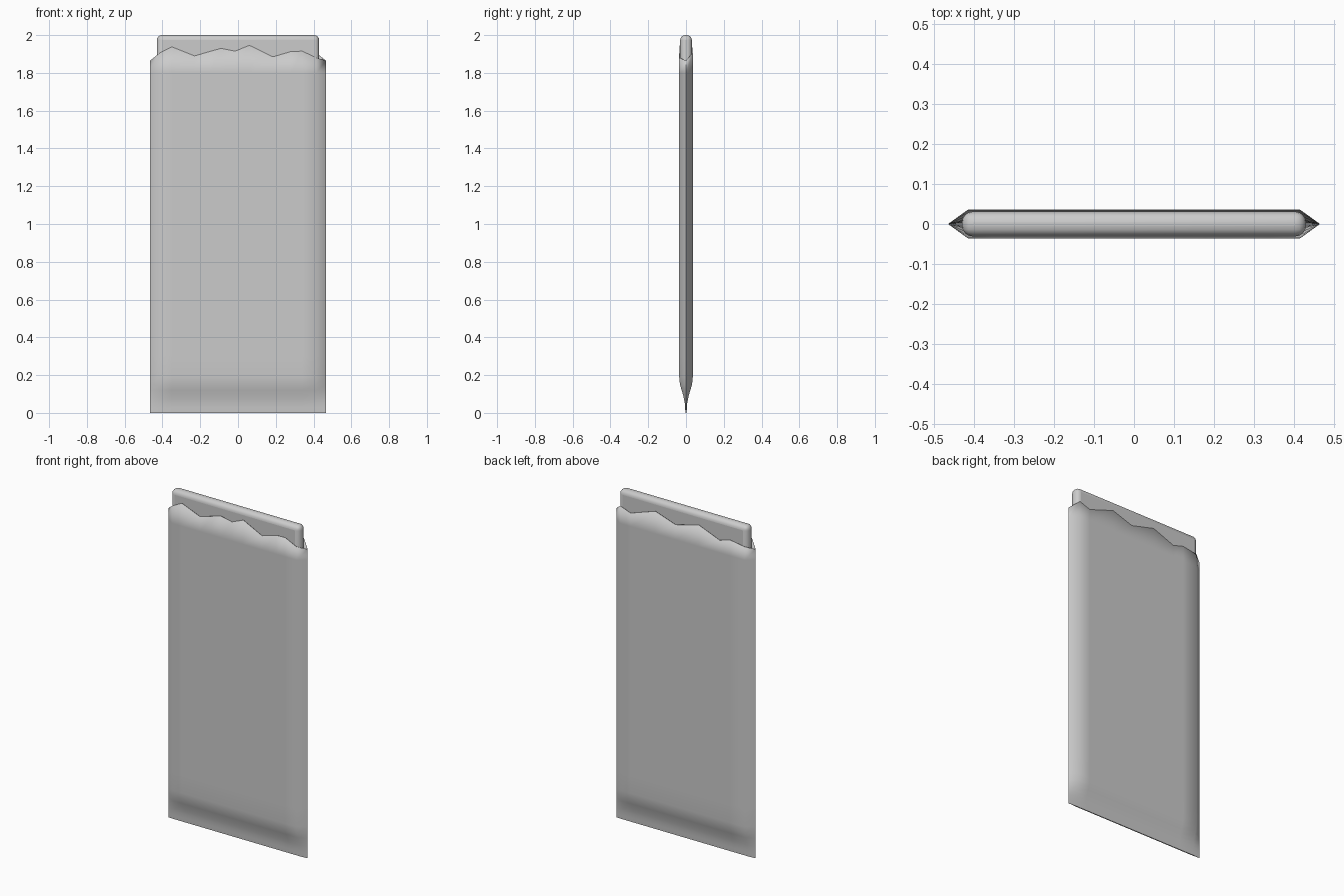
import bpy, bmesh

if "Cube" in bpy.data.objects:
    bpy.data.objects.remove(bpy.data.objects["Cube"])

W, FOLD, HY = 0.465, 0.415, 0.036   # seam x, fold x, half depth

def interp(pts, v):
    for (a, fa), (b, fb) in zip(pts, pts[1:]):
        if v <= b:
            return fa + (fb - fa) * (v - a) / (b - a)
    return pts[-1][1]

# torn top edge heights (x, z)
front_edge = [(-W, 1.865), (-0.415, 1.905), (-0.35, 1.938), (-0.23, 1.89), (-0.15, 1.913),
              (-0.09, 1.93), (-0.015, 1.915), (0.06, 1.946), (0.185, 1.885), (0.28, 1.913),
              (0.34, 1.915), (0.415, 1.88), (W, 1.865)]
back_edge = [(-W, 1.865), (-0.415, 1.88), (-0.32, 1.895), (-0.25, 1.875), (-0.11, 1.93),
             (0.045, 1.89), (0.18, 1.935), (0.345, 1.88), (0.415, 1.905), (W, 1.865)]
# half depth along height: crimped flat at the bottom
depth = [(0, 0.003), (0.05, 0.006), (0.09, 0.014), (0.15, 0.032), (0.19, HY), (3, HY)]
levels = [0, 0.025, 0.05, 0.07, 0.09, 0.12, 0.15, 0.19, 0.3, 0.9, 1.5, 1.8]

# wrapper: ring of columns, front then back, sharing the side seams
ring = [(x, -1, z) for x, z in front_edge] + [(x, 1, z) for x, z in back_edge[-2:0:-1]]
bm = bmesh.new()
rows = []
for lv in levels + [None]:
    row = []
    for x, side, top in ring:
        z = top if lv is None else lv
        y = 0 if abs(x) == W else side * interp(depth, z)
        row.append(bm.verts.new((x, y, z)))
    rows.append(row)
n = len(ring)
for a, b in zip(rows, rows[1:]):
    for i in range(n):
        j = (i + 1) % n
        bm.faces.new((a[i], a[j], b[j], b[i]))
# close the crimped bottom
bm.faces.new(rows[0][::-1])
bmesh.ops.recalc_face_normals(bm, faces=bm.faces)
me = bpy.data.meshes.new("wrapper")
bm.to_mesh(me)
bm.free()
wrapper = bpy.data.objects.new("wrapper", me)
bpy.context.collection.objects.link(wrapper)
sol = wrapper.modifiers.new("thickness", 'SOLIDIFY')
sol.thickness = 0.002
sol.offset = -1

# bar inside the wrapper
z0, z1 = 0.15, 2.0
bpy.ops.mesh.primitive_cube_add(size=1, location=(0, 0, (z0 + z1) / 2))
bar = bpy.context.object
bar.name = "bar"
bar.scale = (0.86, 0.062, z1 - z0)
bpy.ops.object.transform_apply(location=False, rotation=False, scale=True)
bev = bar.modifiers.new("round", 'BEVEL')
bev.width = 0.027
bev.segments = 4

for ob in (wrapper, bar):
    bpy.ops.object.select_all(action='DESELECT')
    ob.select_set(True)
    bpy.context.view_layer.objects.active = ob
    bpy.ops.object.shade_smooth_by_angle(angle=0.9)
